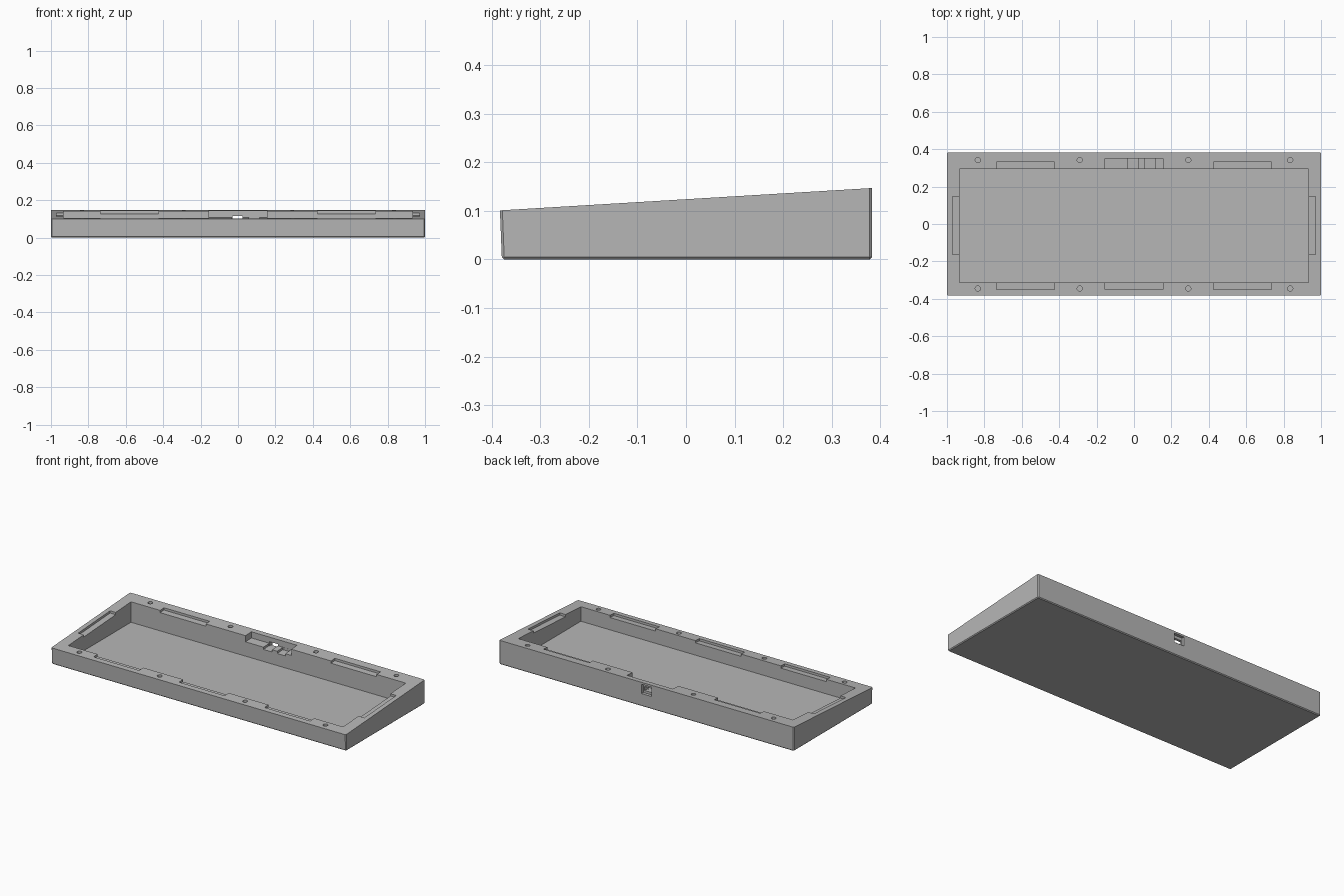
import bpy
import bmesh
from mathutils import Matrix, Vector

default = bpy.data.objects.get("Cube")
if default:
    bpy.data.objects.remove(default)

FRONT, BACK = -0.383, 0.383
FRONT_H, BACK_H = 0.101, 0.147

grey = bpy.data.materials.new("case grey")
grey.use_nodes = True
colour = (0.47, 0.47, 0.47, 1)
grey.diffuse_color = colour
grey.node_tree.nodes["Principled BSDF"].inputs["Base Color"].default_value = colour


def top_z(y):
    """Height of the sloping rim at depth y."""
    return FRONT_H + (BACK_H - FRONT_H) * (y - FRONT) / (BACK - FRONT)


def make_object(name, bm):
    bmesh.ops.recalc_face_normals(bm, faces=bm.faces)
    mesh = bpy.data.meshes.new(name)
    bm.to_mesh(mesh)
    bm.free()
    mesh.materials.append(grey)
    obj = bpy.data.objects.new(name, mesh)
    bpy.context.collection.objects.link(obj)
    return obj


def box(x0, x1, y0, y1, z0, z1):
    """Box whose bottom and top heights are functions of y."""
    bm = bmesh.new()
    bmesh.ops.create_cube(bm, size=1)
    for v in bm.verts:
        y = y1 if v.co.y > 0 else y0
        z = z1(y) if v.co.z > 0 else z0(y)
        v.co = Vector((x1 if v.co.x > 0 else x0, y, z))
    return bm


def cut(bm):
    """Subtract a shape from the case and discard it."""
    cutter = make_object("cutter", bm)
    cutter.hide_render = True
    mod = case.modifiers.new("cut", "BOOLEAN")
    mod.operation = "DIFFERENCE"
    mod.solver = "EXACT"
    mod.object = cutter
    bpy.context.view_layer.objects.active = case
    bpy.ops.object.modifier_apply(modifier=mod.name)
    bpy.data.objects.remove(cutter)


def slot(x0, x1, y0, y1, depth):
    """Recess that follows the slope of the rim."""
    cut(box(x0, x1, y0, y1, lambda y: top_z(y) - depth, lambda y: top_z(y) + 0.05))


def level_cut(x0, x1, y0, y1, z0, z1):
    cut(box(x0, x1, y0, y1, lambda y: z0, lambda y: z1))


# Wedge body, chamfered on the base and upright edges
body = box(-1, 1, FRONT, BACK, lambda y: 0, top_z)
for v in body.verts:
    if v.co.y < 0 and v.co.z < 0.01:
        v.co.y += 0.004
edges = [e for e in body.edges
         if not all(v.co.z > 0.05 for v in e.verts)]
bmesh.ops.bevel(body, geom=edges, offset=0.005, segments=1, affect="EDGES")
case = make_object("keyboard_case", body)

# Main tray cavity
level_cut(-0.933, 0.932, -0.312, 0.295, 0.016, 0.3)

# Shallow clip recesses along the front, back and ends
for x in (-0.58, 0, 0.58):
    slot(x - 0.155, x + 0.155, -0.35, -0.29, 0.014)
    if x:
        slot(x - 0.155, x + 0.155, 0.27, 0.332, 0.014)
for side in (-1, 1):
    a, b = sorted((side * 0.91, side * 0.971))
    slot(a, b, -0.163, 0.147, 0.014)

# Deep connector recess with two channels in its floor
slot(-0.155, 0.155, 0.27, 0.35, 0.038)
for x0, x1 in ((-0.033, 0.025), (0.06, 0.115)):
    slot(x0, x1, 0.28, 0.349, 0.052)

# Cable port: outer pocket and the narrower opening through the wall
level_cut(-0.034, 0.034, 0.365, 0.42, 0.078, 0.135)
level_cut(-0.03, 0.025, 0.34, 0.39, 0.092, 0.117)

# Screw holes in the rim
for x in (-0.835, -0.29, 0.29, 0.835):
    for y in (-0.345, 0.342):
        hole = bmesh.new()
        bmesh.ops.create_cone(hole, cap_ends=True, segments=24, radius1=0.014,
                              radius2=0.014, depth=0.12,
                              matrix=Matrix.Translation((x, y, top_z(y))))
        cut(hole)

# Crisp flat surfaces, with only the hole walls smoothed
bpy.ops.object.select_all(action="DESELECT")
case.select_set(True)
bpy.context.view_layer.objects.active = case
bpy.ops.object.shade_smooth_by_angle(angle=0.4)
